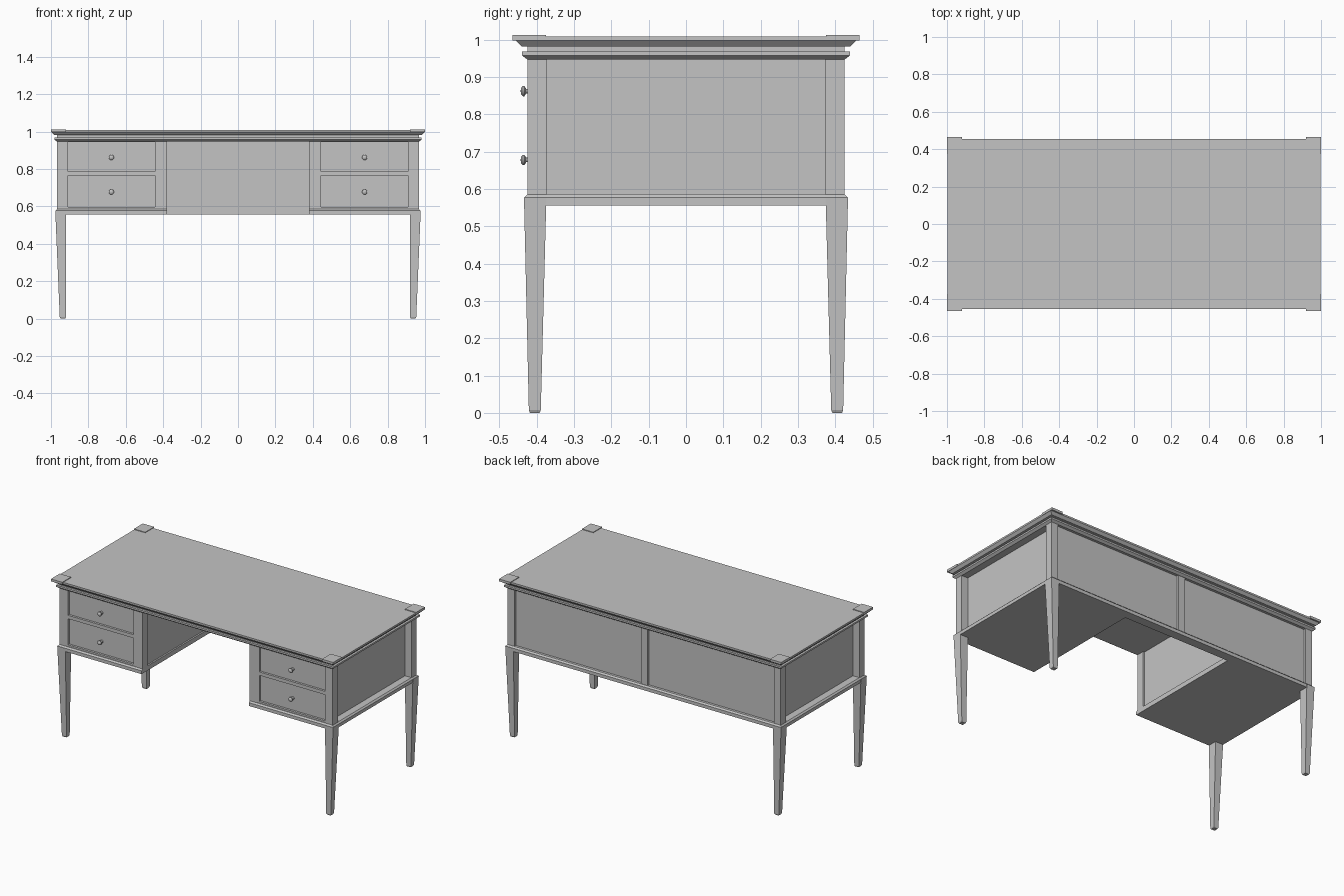
import bpy, bmesh, math

if "Cube" in bpy.data.objects:
    bpy.data.objects.remove(bpy.data.objects["Cube"], do_unlink=True)

GREY = (0.55, 0.55, 0.55, 1)
grey = bpy.data.materials.new("grey paint")
grey.use_nodes = True
grey.diffuse_color = GREY
grey.node_tree.nodes["Principled BSDF"].inputs["Base Color"].default_value = GREY


def finish(bm, name):
    bmesh.ops.recalc_face_normals(bm, faces=bm.faces)
    mesh = bpy.data.meshes.new(name)
    bm.to_mesh(mesh)
    bm.free()
    mesh.materials.append(grey)
    obj = bpy.data.objects.new(name, mesh)
    bpy.context.collection.objects.link(obj)
    return obj


def loft(name, layers):
    """Join stacked outlines (points, z) into a closed solid."""
    bm = bmesh.new()
    rings = [[bm.verts.new((x, y, z)) for x, y in pts] for pts, z in layers]
    n = len(rings[0])
    for a, b in zip(rings, rings[1:]):
        for i in range(n):
            j = (i + 1) % n
            bm.faces.new((a[i], a[j], b[j], b[i]))
    bm.faces.new(rings[0][::-1])
    bm.faces.new(rings[-1])
    return finish(bm, name)


def rect(x0, x1, y0, y1):
    return [(x0, y0), (x1, y0), (x1, y1), (x0, y1)]


def box(name, x, y, z):
    return loft(name, [(rect(*x, *y), z[0]), (rect(*x, *y), z[1])])


def flip(span, side):
    return sorted(v * side for v in span)


# Half width of the desk belonging to a half depth
def half(y):
    return y + 0.543


def full_outline(y):
    return rect(-half(y), half(y), -y, y)


KNEE = 0.38          # half width of the knee space
BACK = 0.375         # front of the back panel


def u_outline(y):
    x = half(y)
    return [(-x, -y), (-KNEE, -y), (-KNEE, BACK), (KNEE, BACK),
            (KNEE, -y), (x, -y), (x, y), (-x, y)]


# Top slab, neck and moulding below it
loft("table_top", [(full_outline(y), z) for y, z in
                   [(0.440, 0.981), (0.455, 0.997), (0.455, 1.008)]])
loft("top_neck", [(full_outline(0.425), 0.965), (full_outline(0.425), 0.985)])
loft("top_moulding", [(full_outline(y), z) for y, z in
                      [(0.424, 0.946), (0.439, 0.957), (0.439, 0.968)]])

# U-shaped base plate with a sloped upper edge
loft("base_moulding", [(u_outline(y), z) for y, z in
                       [(0.433, 0.556), (0.433, 0.577), (0.424, 0.586)]])

# Parts at the four corners
for sx in (-1, 1):
    for sy in (-1, 1):
        box("top_corner_block", flip((0.92, 1.0), sx), flip((0.375, 0.465), sy), (0.997, 1.012))
        box("corner_post", flip((0.92, 0.968), sx), flip((0.373, 0.424), sy), (0.58, 0.955))
        top = rect(*flip((0.92, 0.977), sx), *flip((0.374, 0.434), sy))
        foot = rect(*flip((0.92, 0.953), sx), *flip((0.389, 0.421), sy))
        tip = rect(*flip((0.923, 0.949), sx), *flip((0.392, 0.418), sy))
        loft("leg", [(tip, 0), (foot, 0.008), (top, 0.577)])


def knob(x, z):
    """Turned knob pointing to the front."""
    bm = bmesh.new()
    profile = [(0, -0.443), (0.008, -0.442), (0.014, -0.437), (0.014, -0.433),
               (0.006, -0.428), (0.006, -0.424), (0.010, -0.421), (0.010, -0.405)]
    verts = [bm.verts.new((r, y, 0)) for r, y in profile]
    edges = [bm.edges.new(pair) for pair in zip(verts, verts[1:])]
    bmesh.ops.spin(bm, geom=verts + edges, axis=(0, 1, 0), cent=(0, 0, 0),
                   angle=math.tau, steps=16)
    bmesh.ops.remove_doubles(bm, verts=bm.verts, dist=0.0005)
    obj = finish(bm, "drawer_knob")
    obj.location = (x, 0, z)
    bpy.ops.object.select_all(action="DESELECT")
    obj.select_set(True)
    bpy.context.view_layer.objects.active = obj
    bpy.ops.object.shade_smooth_by_angle(angle=math.radians(40))


# Drawer pedestals on both sides
FRAME = (-0.42, -0.40)
for sx in (-1, 1):
    box("pedestal_body", flip((0.39, 0.922), sx), (-0.405, 0.408), (0.57, 0.955))
    box("inner_front_post", flip((KNEE, 0.43), sx), (-0.424, -0.373), (0.58, 0.955))
    for x in ((0.43, 0.445), (0.91, 0.92)):
        box("drawer_stile", flip(x, sx), FRAME, (0.58, 0.955))
    for z in ((0.58, 0.597), (0.764, 0.786), (0.944, 0.955)):
        box("drawer_rail", flip((0.44, 0.915), sx), FRAME, z)
    for z0, z1 in ((0.600, 0.761), (0.789, 0.941)):
        box("drawer_front", flip((0.448, 0.907), sx), (-0.411, -0.40), (z0, z1))
        knob(sx * 0.677, (z0 + z1) / 2 - 0.003)

# Back of the knee space, and the bar dividing the rear panels
box("back_panel", (-0.4, 0.4), (BACK, 0.408), (0.563, 0.955))
box("back_divider", (-0.024, 0.024), (0.40, 0.422), (0.58, 0.955))
